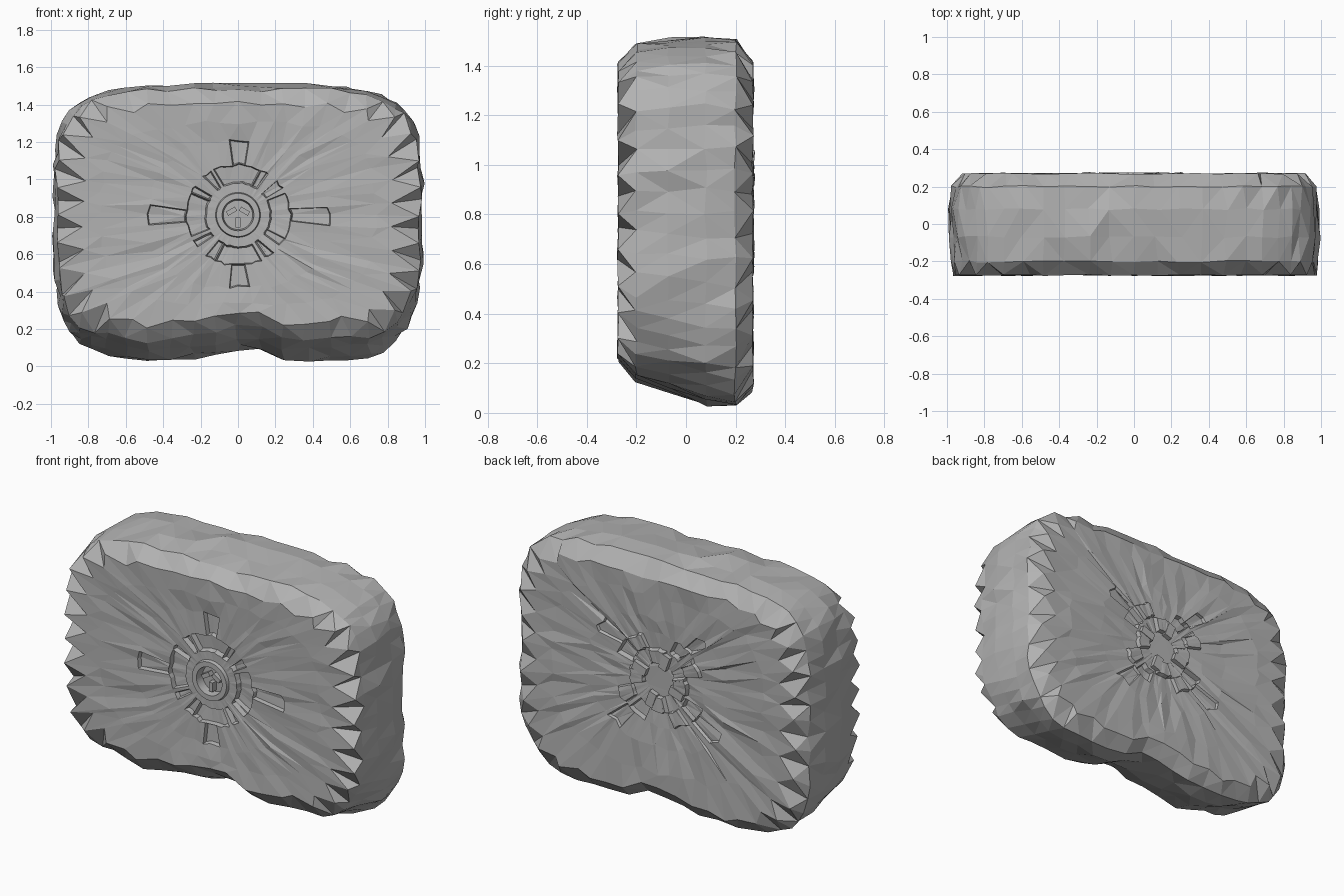
import bpy, bmesh, math, random
from mathutils import Matrix, Vector

random.seed(4)
if "Cube" in bpy.data.objects:
    bpy.data.objects.remove(bpy.data.objects["Cube"])

stone = bpy.data.materials.new("grey stone")
stone.use_nodes = True
GREY = (0.45, 0.45, 0.45, 1)
stone.diffuse_color = GREY
stone.node_tree.nodes["Principled BSDF"].inputs["Base Color"].default_value = GREY

MID, N = 0.81, 64


def finish(bm, name):
    mesh = bpy.data.meshes.new(name)
    bm.to_mesh(mesh)
    bm.free()
    mesh.materials.append(stone)
    ob = bpy.data.objects.new(name, mesh)
    bpy.context.collection.objects.link(ob)
    return ob


def direction(i):
    """Walk evenly around a square, so long and short sides both get vertices."""
    side, t = divmod(i, N // 4)
    t = t / (N // 8) - 1
    return [(t, -1), (1, t), (-t, 1), (-1, -t)][side]


def ring(bm, y, half, low, high, power, jitter, teeth=0):
    verts = []
    for i in range(N):
        u, v = direction(i)
        s = (abs(u) ** power + abs(v) ** power) ** (-1 / power)
        u, v = u * s, v * s
        k = 1
        if teeth and i % 2:
            k -= teeth * min(1, abs(u) ** 3 + 0.15)
        x = half * u * k
        z = MID + (high - MID if v > 0 else MID - low) * v * k
        if half > 0.8 and v < -0.5:          # underside rises in the middle
            z += 0.07 * math.exp(-(x / 0.2) ** 2)
            z += 0.012 * math.sin(x * 16)
        r = lambda: random.uniform(-jitter, jitter)
        verts.append(bm.verts.new((x + r(), y + r() * 0.4, z + r())))
    return verts


# Slab: rings lofted from the front centre, over the sides, to the back centre
bm = bmesh.new()
spec = [
    (-0.225, 0.03, 0.78, 0.84, 2, 0),
    (-0.225, 0.078, 0.732, 0.888, 2, 0),
    (-0.275, 0.085, 0.725, 0.895, 2, 0),
    (-0.275, 0.115, 0.695, 0.925, 2, 0),
    (-0.255, 0.12, 0.69, 0.93, 2, 0),
    (-0.255, 0.17, 0.64, 0.98, 2, 0.004),
    (-0.262, 0.28, 0.54, 1.08, 2, 0.008),
    (-0.266, 0.48, 0.42, 1.2, 2.5, 0.015),
    (-0.272, 0.73, 0.33, 1.3, 3.5, 0.015),
    (-0.274, 0.97, 0.22, 1.41, 5, 0.01, 0.15),
    (-0.2, 0.97, 0.14, 1.48, 5, 0.015),
    (-0.07, 0.985, 0.09, 1.5, 4.5, 0.015),
    (0.08, 0.985, 0.04, 1.505, 4.5, 0.015),
    (0.2, 0.965, 0.025, 1.495, 5, 0.015),
    (0.27, 0.91, 0.09, 1.42, 5, 0.01, 0.1),
    (0.268, 0.7, 0.26, 1.32, 3.5, 0.02),
    (0.262, 0.46, 0.42, 1.18, 2.5, 0.02),
    (0.255, 0.3, 0.53, 1.09, 2, 0.01),
    (0.25, 0.19, 0.62, 1.0, 2, 0.006),
    (0.245, 0.1, 0.71, 0.91, 2, 0.004),
]
rings = [ring(bm, *s) for s in spec]
bands = [[bm.faces.new((a[i], a[(i + 1) % N], b[(i + 1) % N], b[i])) for i in range(N)]
         for a, b in zip(rings, rings[1:])]
bm.faces.new(rings[0])
bm.faces.new(rings[-1])
bmesh.ops.recalc_face_normals(bm, faces=bm.faces)


def press(band, start, count, depth):
    faces = [bands[band][(start + j) % N] for j in range(count)]
    bmesh.ops.inset_region(bm, faces=faces, thickness=0.006, depth=depth,
                           use_even_offset=True)


# Carved slots around the front ring: cardinal notches, long grooves, diagonals
Q = N // 4
for side in range(4):
    mid = side * Q + Q // 2
    press(5, mid - 4, 8, -0.03)
    press(6, mid - 1, 2, -0.025)
    press(5, side * Q - 3, 2, -0.03)
    press(5, side * Q + 2, 2, -0.03)

# Stepped lumps and pits on the back
for side in range(4):
    mid = side * Q + Q // 2
    press(18, mid - 3, 5, 0.025)
    press(17, mid + 3, 4, -0.03)
    press(17, mid - 7, 4, 0.02)
    press(16, mid + 5, 3, -0.015)

bmesh.ops.triangulate(bm, faces=bm.faces, quad_method='SHORT_EDGE')
slab = finish(bm, "stone_slab")


# Chips of stone left standing in the front ring and on the back
def chip(name, x, y, z, size, turn):
    bm = bmesh.new()
    bmesh.ops.create_cube(bm, size=1, matrix=Matrix.LocRotScale(
        Vector((x, y, z)), Matrix.Rotation(turn, 3, 'Y'), Vector(size)))
    finish(bm, name)


for i in range(3):
    a = math.radians(30 + 120 * i)
    chip(f"ring_chip_{i}", 0.04 * math.cos(a), -0.235, MID + 0.04 * math.sin(a),
         (0.055, 0.05, 0.025), a)
for i in range(4):
    a = math.radians(90 * i + 20)
    chip(f"back_chip_{i}", 0.13 * math.cos(a), 0.245, MID + 0.13 * math.sin(a),
         (0.09, 0.06, 0.05), -a)
